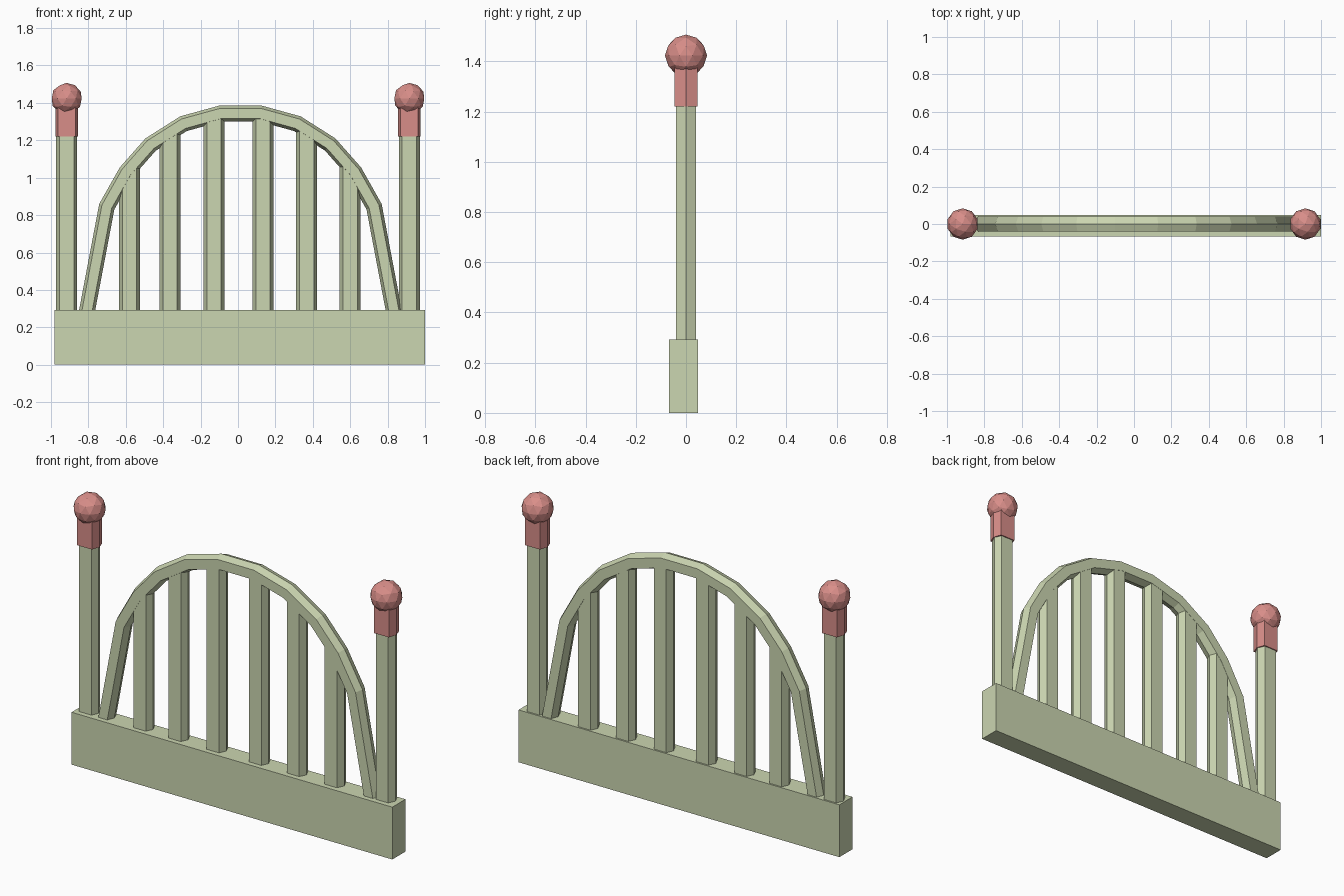
import bpy
import bmesh
from mathutils import Vector

cube = bpy.data.objects.get("Cube")
if cube:
    bpy.data.objects.remove(cube)


def material(name, color):
    mat = bpy.data.materials.new(name)
    mat.use_nodes = True
    mat.diffuse_color = color
    mat.node_tree.nodes["Principled BSDF"].inputs["Base Color"].default_value = color
    return mat


GREEN = material("pale green", (0.60, 0.67, 0.44, 1))
PINK = material("dusty pink", (0.69, 0.27, 0.25, 1))


def finish(bm, name, mat):
    bmesh.ops.recalc_face_normals(bm, faces=bm.faces)
    mesh = bpy.data.meshes.new(name)
    bm.to_mesh(mesh)
    bm.free()
    mesh.materials.append(mat)
    obj = bpy.data.objects.new(name, mesh)
    bpy.context.collection.objects.link(obj)
    return obj


def loft(rings, name, mat):
    """Skin matching rings of points and close both ends."""
    bm = bmesh.new()
    loops = [[bm.verts.new(p) for p in ring] for ring in rings]
    n = len(loops[0])
    for a, b in zip(loops, loops[1:]):
        for i in range(n):
            j = (i + 1) % n
            bm.faces.new((a[i], a[j], b[j], b[i]))
    bm.faces.new(loops[0])
    bm.faces.new(loops[-1])
    return finish(bm, name, mat)


def hexagon(half_width, flat, depth):
    return [(-half_width, 0), (-flat, -depth), (flat, -depth),
            (half_width, 0), (flat, depth), (-flat, depth)]


def bar(name, x, bottom, top, section, mat):
    """Upright six-sided bar; top is a function of x."""
    loft([[(x + u, v, bottom) for u, v in section],
          [(x + u, v, top(x + u)) for u, v in section]], name, mat)


# Base beam
bm = bmesh.new()
bmesh.ops.create_cube(bm, size=1)
bmesh.ops.scale(bm, vec=(1.98, 0.116, 0.292), verts=bm.verts)
bmesh.ops.translate(bm, vec=(0.01, -0.01, 0.146), verts=bm.verts)
finish(bm, "base_beam", GREEN)

# Arch: outer outline, mirrored about its own middle, swept with a six-sided section
MID = 0.013
half = [(0.865, 0.28), (0.755, 0.86), (0.645, 1.055), (0.508, 1.21),
        (0.322, 1.328), (0.115, 1.385)]
outline = [Vector((MID - x, z)) for x, z in half]
outline += [Vector((MID + x, z)) for x, z in reversed(half)]
THICK = 0.085


def inward(i):
    """Mitred inward offset direction at an outline point."""
    normals = []
    for a, b in ((i - 1, i), (i, i + 1)):
        if a >= 0 and b < len(outline):
            d = (outline[b] - outline[a]).normalized()
            normals.append(Vector((d.y, -d.x)))
    m = sum(normals, Vector((0, 0))).normalized()
    return m / m.dot(normals[0])


arch_section = hexagon(THICK / 2, 0.027, 0.04)
rings = []
for i, p in enumerate(outline):
    n = inward(i)
    ring = []
    for u, v in arch_section:
        q = p + n * (u + THICK / 2)
        ring.append((q.x, v, q.y))
    rings.append(ring)
loft(rings, "arch", GREEN)

# Balusters, ending inside the arch
middle = [p + inward(i) * THICK * 0.5 for i, p in enumerate(outline)]


def arch_height(x):
    for a, b in zip(middle, middle[1:]):
        if a.x <= x <= b.x:
            return a.y + (b.y - a.y) * (x - a.x) / (b.x - a.x)
    return 0.3


post_section = hexagon(0.056, 0.038, 0.039)
for k, x in enumerate((-0.58, -0.364, -0.128, 0.133, 0.367, 0.6)):
    bar(f"baluster_{k + 1}", x, 0.28, arch_height, post_section, GREEN)

# End posts with coloured collars and faceted balls
collar_section = hexagon(0.061, 0.046, 0.045)
for side, x in (("right", -0.916), ("left", 0.916)):
    bar(f"{side}_post", x, 0.28, lambda _: 1.23, post_section, GREEN)
    bar(f"{side}_collar", x, 1.22, lambda _: 1.38, collar_section, PINK)
    bm = bmesh.new()
    bmesh.ops.create_icosphere(bm, subdivisions=2, radius=0.084)
    bmesh.ops.translate(bm, vec=(x, 0, 1.423), verts=bm.verts)
    finish(bm, f"{side}_ball", PINK)
